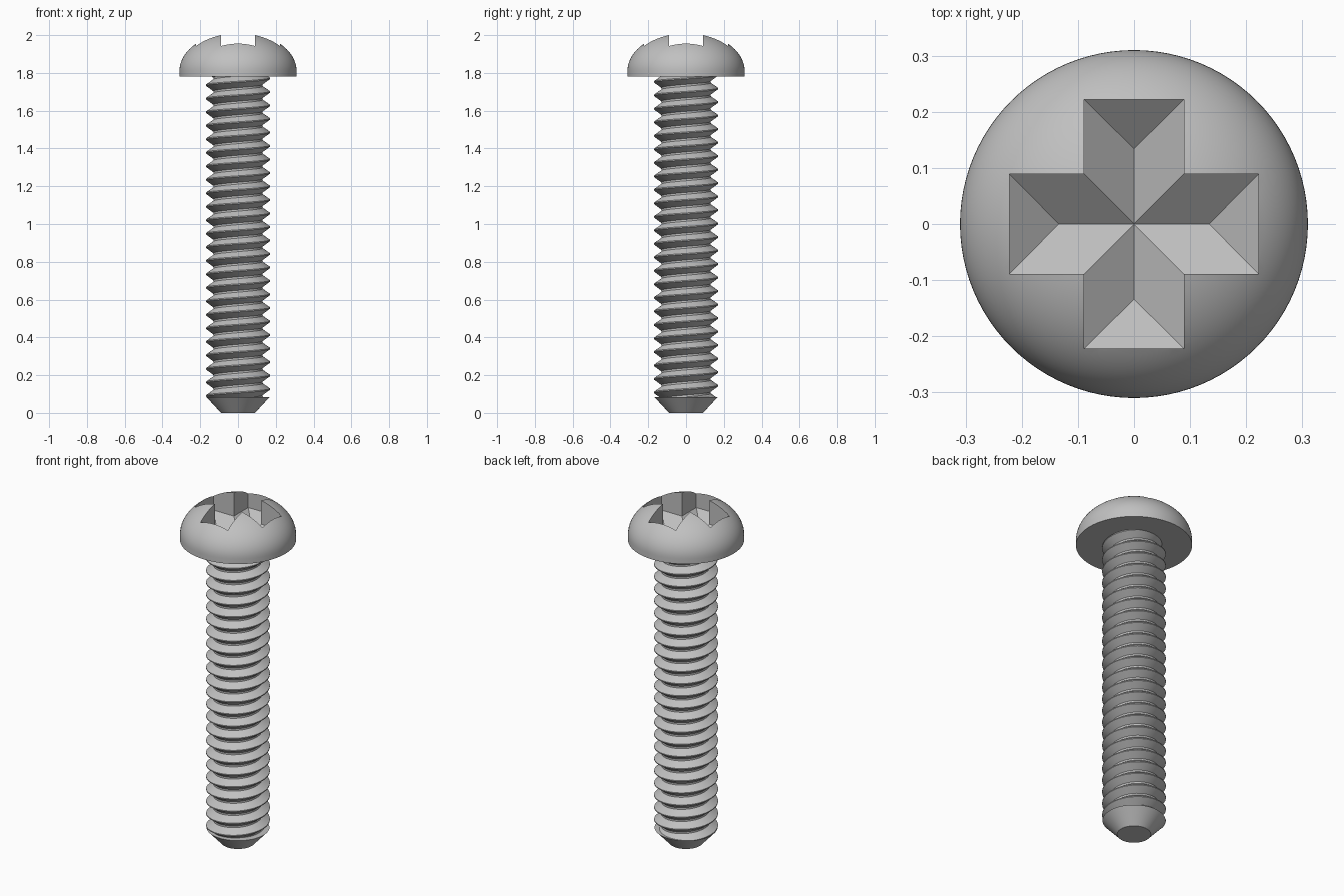
import bpy, bmesh, math
from mathutils import Vector

cube = bpy.data.objects.get("Cube")
if cube:
    bpy.data.objects.remove(cube, do_unlink=True)

HEAD_Z, TIP_Z = 1.78, 0.085          # underside of head, top of chamfered tip
HEAD_R, CREST_R, ROOT_R = 0.31, 0.17, 0.131
PITCH = 0.0715

steel = bpy.data.materials.new("grey steel")
steel.use_nodes = True
steel.diffuse_color = (0.53, 0.53, 0.53, 1)
steel.node_tree.nodes["Principled BSDF"].inputs["Base Color"].default_value = (0.53, 0.53, 0.53, 1)


def make_object(name, bm):
    mesh = bpy.data.meshes.new(name)
    bm.to_mesh(mesh)
    bm.free()
    mesh.materials.append(steel)
    obj = bpy.data.objects.new(name, mesh)
    bpy.context.collection.objects.link(obj)
    return obj


def activate(obj):
    bpy.ops.object.select_all(action='DESELECT')
    obj.select_set(True)
    bpy.context.view_layer.objects.active = obj


def smooth(obj):
    activate(obj)
    bpy.ops.object.shade_smooth_by_angle(angle=math.radians(25))


def lathe(name, profile, steps=96):
    bm = bmesh.new()
    verts = [bm.verts.new((r, 0, z)) for r, z in profile]
    edges = [bm.edges.new(pair) for pair in zip(verts, verts[1:])]
    bmesh.ops.spin(bm, geom=verts + edges, cent=(0, 0, 0), axis=(0, 0, 1),
                   angle=math.tau, steps=steps)
    bmesh.ops.remove_doubles(bm, verts=bm.verts, dist=1e-5)
    bmesh.ops.recalc_face_normals(bm, faces=bm.faces)
    return make_object(name, bm)


# Domed head: short straight rim, then an elliptical dome
dome = [(HEAD_R * math.cos(a), HEAD_Z + 0.03 + 0.208 * math.sin(a))
        for a in (math.pi / 2 * i / 24 for i in range(24))]
head = lathe("head", [(0, HEAD_Z), (HEAD_R, HEAD_Z)] + dome + [(0, HEAD_Z + 0.238)])


# Cross recess: two crossing slots with straight walls and hipped bottoms
def slot_cutter(name, turned):
    half_len, half_wid, ridge = 0.222, 0.089, 0.134
    points = [(sx * half_len, sy * half_wid, z)
              for sx in (-1, 1) for sy in (-1, 1) for z in (1.86, 2.2)]
    points += [(-ridge, 0, 1.784), (ridge, 0, 1.784)]
    bm = bmesh.new()
    for x, y, z in points:
        bm.verts.new((-y, x, z) if turned else (x, y, z))
    bmesh.ops.convex_hull(bm, input=bm.verts)
    bmesh.ops.recalc_face_normals(bm, faces=bm.faces)
    bmesh.ops.dissolve_limit(bm, angle_limit=0.01, verts=bm.verts, edges=bm.edges)
    obj = make_object(name, bm)
    obj.hide_render = True
    return obj


for turned in (False, True):
    cutter = slot_cutter("slot_cutter", turned)
    cut = head.modifiers.new("slot", 'BOOLEAN')
    cut.operation, cut.solver, cut.object = 'DIFFERENCE', 'EXACT', cutter
    activate(head)
    bpy.ops.object.modifier_apply(modifier=cut.name)
    bpy.data.objects.remove(cutter, do_unlink=True)
smooth(head)

# Threaded shank: right-handed helical sweep of one thread profile
SEG = 64
TURNS = math.ceil((HEAD_Z - TIP_Z) / PITCH) + 3
tooth = [(ROOT_R, 0.0), (ROOT_R, 0.14), (CREST_R, 0.54), (CREST_R, 0.62), (ROOT_R, 1.0)]
bm = bmesh.new()
columns = []
for i in range(TURNS * SEG + 1):
    a = math.tau * (i % SEG) / SEG
    base = TIP_Z + PITCH * (i / SEG - 2)
    columns.append([bm.verts.new((r * math.cos(a), r * math.sin(a), base + PITCH * t))
                    for r, t in tooth])
for c, d in zip(columns, columns[1:]):
    for j in range(len(tooth) - 1):
        bm.faces.new((c[j], d[j], d[j + 1], c[j + 1]))
bmesh.ops.remove_doubles(bm, verts=bm.verts, dist=1e-5)
# Trim flat against the tip and the head
for z, direction in ((TIP_Z, -1), (HEAD_Z, 1)):
    bmesh.ops.bisect_plane(bm, geom=bm.verts[:] + bm.edges[:] + bm.faces[:], dist=1e-6,
                           plane_co=Vector((0, 0, z)), plane_no=Vector((0, 0, direction)),
                           clear_outer=True)
smooth(make_object("threaded_shank", bm))

# Chamfered tip
smooth(lathe("tip", [(0, 0), (0.09, 0), (0.168, TIP_Z), (0, TIP_Z)], SEG))
